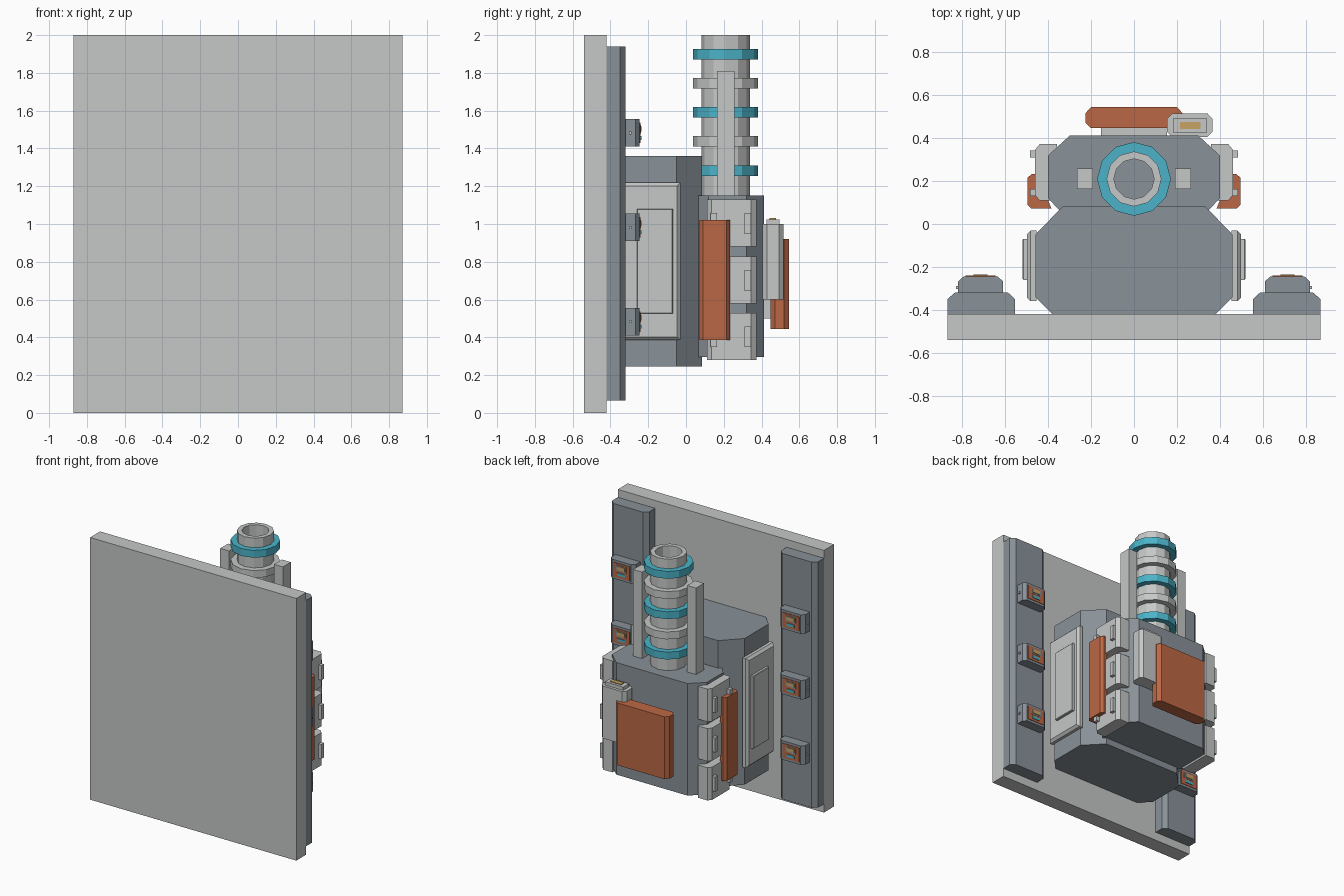
import bpy, bmesh, math

if "Cube" in bpy.data.objects:
    bpy.data.objects.remove(bpy.data.objects["Cube"])


def material(name, rgb):
    m = bpy.data.materials.new(name)
    m.diffuse_color = (*rgb, 1)
    m.use_nodes = True
    m.node_tree.nodes["Principled BSDF"].inputs["Base Color"].default_value = m.diffuse_color
    return m


LIGHT = material("light grey", (0.56, 0.58, 0.57))
SLATE = material("slate grey", (0.25, 0.285, 0.315))
ORANGE = material("rust orange", (0.50, 0.137, 0.058))
TEAL = material("teal", (0.07, 0.45, 0.58))
YELLOW = material("yellow", (0.58, 0.37, 0.13))


def finish(bm, name, mat):
    bmesh.ops.recalc_face_normals(bm, faces=bm.faces)
    me = bpy.data.meshes.new(name)
    bm.to_mesh(me)
    bm.free()
    me.materials.append(mat)
    ob = bpy.data.objects.new(name, me)
    bpy.context.collection.objects.link(ob)
    return ob


def prism(name, pts, z0, z1, mat):
    """Extrude a plan outline between two heights."""
    bm = bmesh.new()
    f = bm.faces.new([bm.verts.new((x, y, z0)) for x, y in pts])
    top = bmesh.ops.extrude_face_region(bm, geom=[f])["geom"]
    bmesh.ops.translate(bm, vec=(0, 0, z1 - z0),
                        verts=[v for v in top if isinstance(v, bmesh.types.BMVert)])
    return finish(bm, name, mat)


def box(name, x0, x1, y0, y1, z0, z1, mat):
    return prism(name, [(x0, y0), (x1, y0), (x1, y1), (x0, y1)], z0, z1, mat)


def flip(pts, s):
    return [(s * x, y) for x, y in pts]


def sym(half):
    """Complete a right-hand outline with its mirror image."""
    return half + [(-x, y) for x, y in reversed(half)]


def tube(name, ro, ri, z0, z1, mat, n=12, cy=0.21):
    bm = bmesh.new()
    loops = []
    for r, z in ((ro, z0), (ro, z1), (ri, z1), (ri, z0)):
        loops.append([bm.verts.new((r * math.cos(2 * math.pi * k / n),
                                    cy + r * math.sin(2 * math.pi * k / n), z))
                      for k in range(n)])
    for i in range(4):
        a, b = loops[i], loops[(i + 1) % 4]
        for k in range(n):
            j = (k + 1) % n
            bm.faces.new((a[k], a[j], b[j], b[k]))
    return finish(bm, name, mat)


def side_panel(name, s, x0, x1, y0, y1, z0, z1, c, mat):
    """Plate facing sideways with a chamfered outer rim."""
    bm = bmesh.new()
    rings = []
    for x, d in ((x0, 0), (x1 - c, 0), (x1, c)):
        rings.append([bm.verts.new((s * x, y, z)) for y, z in
                      ((y0 + d, z0 + d), (y1 - d, z0 + d), (y1 - d, z1 - d), (y0 + d, z1 - d))])
    for a, b in zip(rings, rings[1:]):
        for k in range(4):
            j = (k + 1) % 4
            bm.faces.new((a[k], a[j], b[j], b[k]))
    bm.faces.new(rings[0])
    bm.faces.new(rings[-1])
    return finish(bm, name, mat)


# Wall plate and the two main bodies
box("wall_plate", -0.87, 0.87, -0.54, -0.42, 0, 2, LIGHT)
prism("lower_body", sym([(0.38, -0.42), (0.46, -0.34), (0.46, -0.05), (0.33, 0.085)]),
      0.245, 1.36, SLATE)
prism("rear_body", sym([(0.34, 0.055), (0.40, 0.12), (0.40, 0.32), (0.30, 0.412)]),
      0.295, 1.15, SLATE)

for s in (-1, 1):
    # Side rails with control modules
    prism("rail", flip([(0.555, -0.42), (0.555, -0.35), (0.587, -0.32), (0.835, -0.32),
                        (0.87, -0.35), (0.87, -0.42)], s), 0.065, 1.94, SLATE)
    for z in (0.41, 0.91, 1.41):
        prism("module", flip([(0.61, -0.32), (0.61, -0.268), (0.635, -0.245), (0.795, -0.245),
                              (0.82, -0.268), (0.82, -0.32)], s), z, z + 0.145, SLATE)
        a, b = sorted((s * 0.645, s * 0.785))
        box("module_face", a, b, -0.246, -0.241, z + 0.018, z + 0.127, ORANGE)
        a, b = sorted((s * 0.672, s * 0.758))
        box("module_slot", a, b, -0.242, -0.239, z + 0.07, z + 0.115, SLATE)
        box("module_yellow_light", a + 0.01, b - 0.01, -0.24, -0.235, z + 0.08, z + 0.107, YELLOW)
        box("module_teal_light", a + 0.01, b - 0.01, -0.242, -0.236, z + 0.036, z + 0.056, TEAL)
        a, b = sorted((s * 0.815, s * 0.83))
        box("module_bolt", a, b, -0.303, -0.288, z + 0.065, z + 0.08, LIGHT)

    # Large raised panels on the lower body
    side_panel("side_panel", s, 0.455, 0.50, -0.36, -0.03, 0.385, 1.22, 0.018, LIGHT)
    side_panel("side_panel_inset", s, 0.49, 0.52, -0.26, -0.07, 0.525, 1.08, 0.004, LIGHT)

    # Clamps with nubs on the rear body
    for z in (0.28, 0.578, 0.88):
        prism("clamp", flip([(0.36, 0.11), (0.44, 0.11), (0.462, 0.135), (0.462, 0.345),
                             (0.44, 0.372), (0.36, 0.372)], s), z, z + 0.25, LIGHT)
        a, b = sorted((s * 0.455, s * 0.486))
        for y in (0.13, 0.31):
            box("clamp_nub", a, b, y, y + 0.033, z + 0.068, z + 0.178, LIGHT)

    # Orange side guard and pipe support
    prism("side_guard", flip([(0.385, 0.072), (0.48, 0.072), (0.497, 0.09), (0.497, 0.215),
                              (0.477, 0.233), (0.45, 0.233)], s), 0.385, 1.02, ORANGE)
    a, b = sorted((s * 0.19, s * 0.265))
    box("pipe_support", a, b, 0.163, 0.258, 1.14, 1.81, LIGHT)

# Hatch on the back
box("hatch_mount", -0.155, 0.155, 0.405, 0.455, 0.50, 0.87, LIGHT)
prism("hatch", sym([(0.20, 0.447), (0.225, 0.472), (0.225, 0.518), (0.20, 0.546)]),
      0.445, 0.92, ORANGE)

# Box with an indicator on top
prism("rear_box", [(0.178, 0.405), (0.342, 0.405), (0.365, 0.43), (0.365, 0.492),
                   (0.342, 0.516), (0.178, 0.516), (0.155, 0.492), (0.155, 0.43)],
      0.60, 1.0, LIGHT)
box("rear_box_cap", 0.183, 0.337, 0.425, 0.495, 0.99, 1.025, LIGHT)
box("rear_box_light", 0.215, 0.31, 0.443, 0.476, 1.023, 1.031, YELLOW)

# Ringed pipe
tube("pipe", 0.128, 0.094, 1.14, 2.0, LIGHT)
for i in range(5):
    z = 1.255 + 0.154 * i
    tube("pipe_ring", 0.172, 0.12, z, z + 0.056, LIGHT if i % 2 else TEAL)
